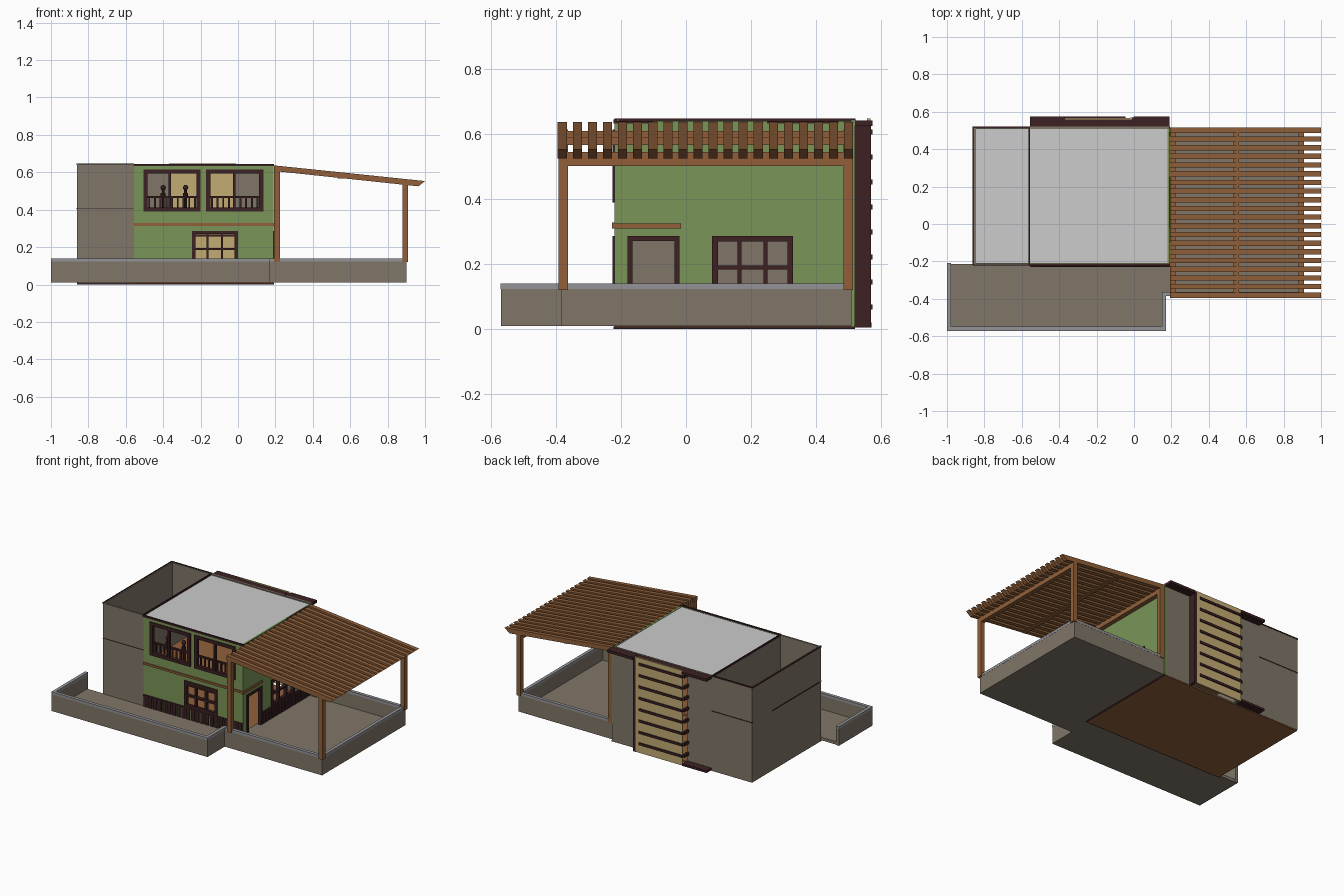
import bpy, bmesh, math
from mathutils import Vector

if "Cube" in bpy.data.objects:
    bpy.data.objects.remove(bpy.data.objects["Cube"])


def mat(name, r, g, b):
    m = bpy.data.materials.new(name)
    lin = [((c / 255 + 0.055) / 1.055) ** 2.4 for c in (r, g, b)]
    m.diffuse_color = (*lin, 1)
    m.use_nodes = True
    m.node_tree.nodes["Principled BSDF"].inputs["Base Color"].default_value = m.diffuse_color
    return m


GREEN = mat("green_paint", 122, 150, 88)
STONE = mat("grey_plaster", 128, 118, 104)
DARK = mat("dark_maroon_wood", 60, 33, 35)
WOOD = mat("warm_wood", 145, 96, 58)
TAN = mat("tan_panel", 196, 172, 116)
ROOF = mat("light_grey_roof", 204, 204, 204)
COPE = mat("coping_grey", 148, 148, 152)


def finish(name, bm, *mats):
    me = bpy.data.meshes.new(name)
    bm.to_mesh(me)
    bm.free()
    ob = bpy.data.objects.new(name, me)
    bpy.context.collection.objects.link(ob)
    for m in mats:
        me.materials.append(m)
    return ob


def boxes(name, specs, m):
    """Several boxes (x0, x1, y0, y1, z0, z1) in one object."""
    bm = bmesh.new()
    for x0, x1, y0, y1, z0, z1 in specs:
        vs = bmesh.ops.create_cube(bm, size=1)["verts"]
        for v in vs:
            v.co = Vector(((x0 + x1) / 2 + v.co.x * (x1 - x0),
                           (y0 + y1) / 2 + v.co.y * (y1 - y0),
                           (z0 + z1) / 2 + v.co.z * (z1 - z0)))
    return finish(name, bm, m)


def wall(name, pt, u0, u1, z0, z1, holes, outer, inner):
    """Wall sheet with rectangular openings, thickened inwards."""
    us = sorted({u0, u1, *[h[0] for h in holes], *[h[1] for h in holes]})
    zs = sorted({z0, z1, *[h[2] for h in holes], *[h[3] for h in holes]})
    bm = bmesh.new()
    for a, b in zip(us, us[1:]):
        for c, d in zip(zs, zs[1:]):
            um, zm = (a + b) / 2, (c + d) / 2
            if any(h[0] < um < h[1] and h[2] < zm < h[3] for h in holes):
                continue
            bm.faces.new([bm.verts.new((*pt(u), z)) for u, z in ((a, c), (b, c), (b, d), (a, d))])
    bmesh.ops.remove_doubles(bm, verts=bm.verts, dist=1e-5)
    ob = finish(name, bm, outer, inner)
    s = ob.modifiers.new("thickness", "SOLIDIFY")
    s.thickness, s.offset, s.material_offset = 0.012, -1, 1


def frame(name, side, u0, u1, z0, z1, w, us=(), zs=(), sill=True):
    """Window or door frame with mullions, on the front or right wall."""
    bars = [(u0, u0 + w, z0, z1), (u1 - w, u1, z0, z1), (u0, u1, z1 - w, z1)]
    if sill:
        bars.append((u0, u1, z0, z0 + w))
    bars += [(u - .006, u + .006, z0, z1) for u in us]
    bars += [(u0, u1, z - .006, z + .006) for z in zs]
    if side == "front":
        specs = [(a, b, -.227, -.205, c, d) for a, b, c, d in bars]
    else:
        specs = [(.175, .197, a, b, c, d) for a, b, c, d in bars]
    boxes(name, specs, DARK)


# House walls
up_l, up_r, low = (-.50, -.205, .395, .61), (-.165, .13, .395, .61), (-.24, -.005, .115, .28)
wall("front_wall", lambda u: (u, -.22), -.555, .19, .01, .64, [up_l, up_r, low], GREEN, STONE)
door, side_win = (-.175, -.025, .02, .28), (.085, .325, .115, .28)
wall("right_wall", lambda u: (.19, u), -.22, .52, .01, .64, [door, side_win], GREEN, STONE)
wall("back_wall", lambda u: (-u, .52), -.19, .86, .005, .645, [(.02, .37, .01, .62)], STONE, STONE)
wall("left_wall", lambda u: (-.86, -u), -.52, .22, .005, .645, [], STONE, STONE)
wall("left_front_wall", lambda u: (u, -.22), -.86, -.555, .005, .645, [], STONE, STONE)
boxes("partition_wall", [(-.562, -.55, -.21, .51, .01, .635)], STONE)

# Floors and roofs
boxes("ground_floor", [(-.858, .188, -.218, .518, 0, .015)], WOOD)
boxes("upper_floor", [(-.55, .18, -.21, .51, .312, .325)], WOOD)
boxes("main_roof", [(-.555, .186, -.215, .52, .625, .638)], ROOF)
boxes("low_roof", [(-.85, -.56, -.21, .51, .38, .392)], ROOF)
boxes("slab_edge", [(-.862, -.555, .515, .522, .404, .41), (-.863, -.858, -.2, .3, .404, .41),
                    (-.86, -.555, -.222, -.218, .406, .41)], DARK)
boxes("roof_edge_trim", [(-.56, .192, -.224, -.212, .633, .645), (-.563, -.555, -.22, .52, .636, .648),
                         (-.864, -.856, -.22, .52, .64, .648), (-.86, -.555, .512, .522, .64, .648),
                         (.184, .192, -.22, -.1, .633, .64), (.184, .192, .25, .47, .633, .64)], DARK)
boxes("wall_band", [(-.555, .197, -.228, -.219, .314, .328), (.189, .198, -.228, -.015, .31, .325)], WOOD)
boxes("wall_base_trim", [(-.86, .192, -.223, -.218, 0, .008), (.188, .193, -.22, .52, 0, .008)], DARK)

# Windows and door
frame("upper_left_window", "front", -.505, -.20, .39, .615, .022, [-.365])
frame("upper_right_window", "front", -.17, .135, .39, .615, .022, [-.02])
frame("lower_window", "front", -.245, 0, .11, .287, .018, [-.163, -.085], [.19, .262])
frame("side_window", "right", .08, .33, .11, .287, .018, [.165, .245], [.19])
frame("side_door", "right", -.18, -.02, .02, .287, .016, sill=False)

# Balustrades behind the upper windows
rails = []
for a, b in ((-.49, -.215), (-.155, .12)):
    rails.append((a, b, -.205, -.19, .462, .472))
    n = 9
    for i in range(n):
        x = a + (b - a) * (i + .5) / n
        rails.append((x - .005, x + .005, -.202, -.193, .395, .465))
boxes("balustrades", rails, DARK)
bm = bmesh.new()
for x in (-.40, -.28):
    for r, z, d in ((.008, .45, .13), (.014, .478, .02)):
        vs = bmesh.ops.create_cone(bm, segments=10, radius1=r, radius2=r, depth=d, cap_ends=True)["verts"]
        bmesh.ops.translate(bm, verts=vs, vec=(x, -.18, z))
    vs = bmesh.ops.create_uvsphere(bm, u_segments=10, v_segments=6, radius=.015)["verts"]
    bmesh.ops.translate(bm, verts=vs, vec=(x, -.18, .518))
finish("newel_posts", bm, DARK)

# Board wainscot along the wall foot
boards = [(-.553, .19, -.229, -.219, .1, .11), (.189, .199, -.01, .5, .1, .11)]
for i in range(21):
    x = -.55 + i * .0355
    boards.append((x, x + .026, -.227, -.219, .02, .105))
for i in range(15):
    y = -.015 + i * .0345
    boards.append((.189, .197, y, y + .026, .02, .105))
boxes("wainscot", boards, DARK)

# Back bay: tan panel, slats, fin and eaves
boxes("back_panel", [(-.37, -.01, .558, .568, .005, .648)], TAN)
slats = [(-.37, -.045, .567, .575, .06 + i * .077, .076 + i * .077) for i in range(8)]
slats += [(-.385, -.37, .52, .565, .06 + i * .077, .08 + i * .077) for i in range(8)]
boxes("back_slats", slats, DARK)
boxes("back_bay_frame", [(-.02, -.003, .52, .57, .005, .64), (-.555, -.37, .52, .575, .625, .643),
                         (-.37, -.02, .52, .558, .625, .643), (-.003, .19, .52, .575, .625, .643),
                         (-.555, -.37, .52, .572, .005, .02)], DARK)

# Terrace
boxes("terrace_floor", [(-.995, .165, -.565, -.215, .01, .03), (.165, .895, -.37, .505, .01, .03)], STONE)
runs = [(-1, -.98, -.57, -.21), (-.98, .15, -.57, -.55), (.15, .17, -.57, -.37),
        (.15, .9, -.385, -.365), (.88, .9, -.365, .51), (.19, .88, .49, .51)]
boxes("terrace_walls", [(*r, .01, .125) for r in runs], STONE)
boxes("terrace_coping", [(a - .001, b + .001, c - .001, d + .001, .123, .14) for a, b, c, d in runs], COPE)

# Pergola posts and cross beams
posts = []
for y in (-.393, .485):
    posts += [(.192, .224, y, y + .03, .12, .615), (.88, .91, y, y + .03, .12, .55)]
boxes("pergola_posts", posts, WOOD)
boxes("pergola_beams", [(.192, .222, -.393, .515, .575, .61), (.532, .562, -.393, .515, .567, .592),
                        (.88, .91, -.393, .515, .502, .545)], WOOD)

# Sloping pergola slats with angled ends
bm = bmesh.new()
profile = [(.192, .607), (.965, .525), (1.0, .553), (.192, .637)]
for i in range(20):
    y = -.395 + i * (.91 - .028) / 19
    f = bm.faces.new([bm.verts.new((x, y, z)) for x, z in profile])
    ext = bmesh.ops.extrude_face_region(bm, geom=[f])["geom"]
    bmesh.ops.translate(bm, verts=[v for v in ext if isinstance(v, bmesh.types.BMVert)], vec=(0, .028, 0))
bmesh.ops.recalc_face_normals(bm, faces=bm.faces)
finish("pergola_slats", bm, WOOD)
